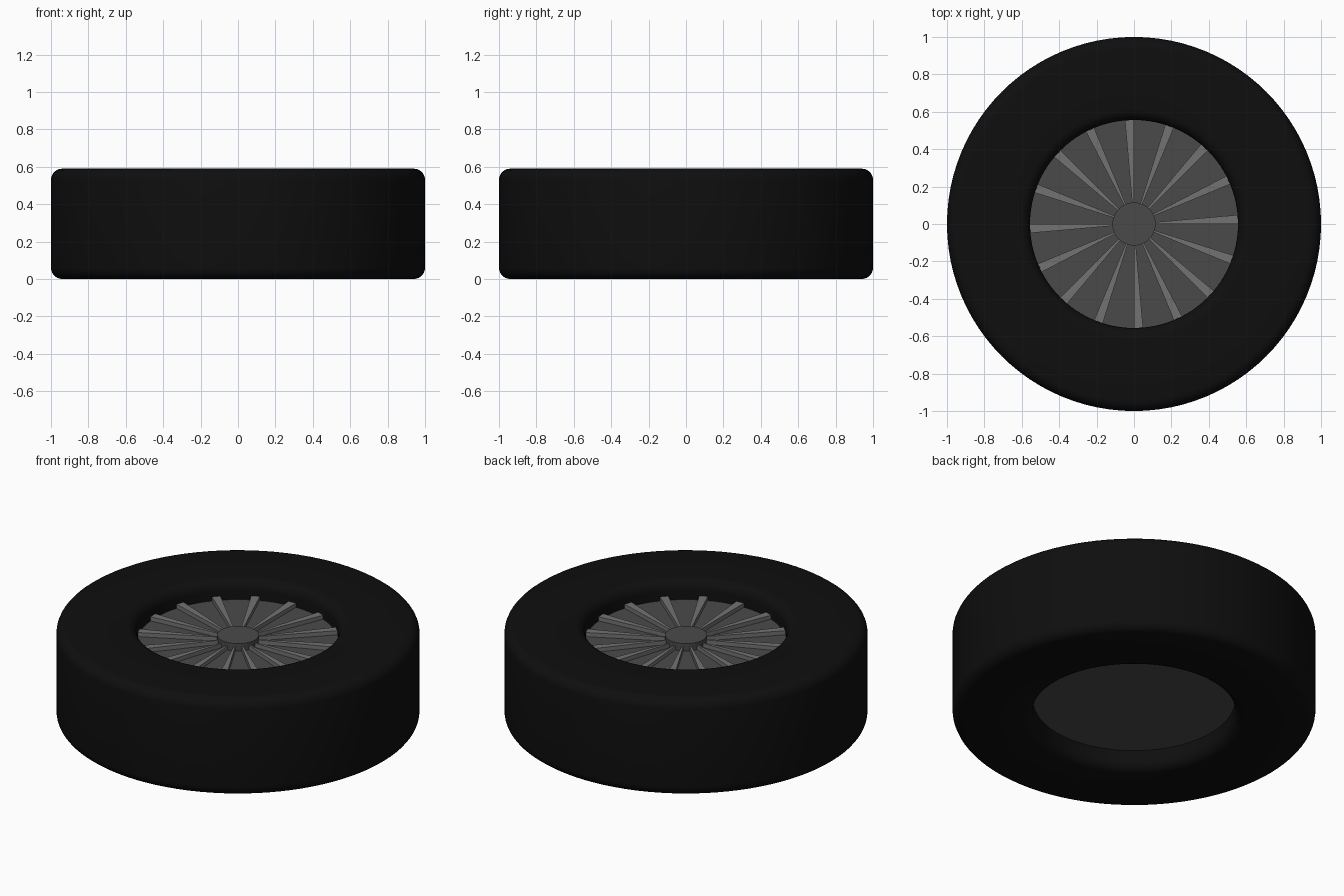
import bpy, bmesh, math
from mathutils import Vector

if "Cube" in bpy.data.objects:
    bpy.data.objects.remove(bpy.data.objects["Cube"])

SEG = 96
H = 0.59          # tyre height
R_OUT = 1.0       # tyre outer radius
R_IN = 0.556      # tyre inner radius
ROUND = 0.06      # corner rounding
DISC_BOT, DISC_TOP = 0.115, 0.475


def material(name, v):
    m = bpy.data.materials.new(name)
    m.diffuse_color = (v, v, v, 1)
    m.use_nodes = True
    m.node_tree.nodes["Principled BSDF"].inputs["Base Color"].default_value = m.diffuse_color
    return m


rubber = material("black_rubber", 0.0045)
dark_metal = material("dark_grey_metal", 0.068)
light_metal = material("light_grey_metal", 0.17)


def finish(bm, name, mat, smooth=True):
    bmesh.ops.recalc_face_normals(bm, faces=bm.faces)
    me = bpy.data.meshes.new(name)
    bm.to_mesh(me)
    bm.free()
    me.materials.append(mat)
    ob = bpy.data.objects.new(name, me)
    bpy.context.collection.objects.link(ob)
    if smooth:
        bpy.ops.object.select_all(action='DESELECT')
        ob.select_set(True)
        bpy.context.view_layer.objects.active = ob
        bpy.ops.object.shade_smooth_by_angle(angle=math.radians(35))
    return ob


def disc(name, r, z0, z1, mat):
    bm = bmesh.new()
    bmesh.ops.create_cone(bm, cap_ends=True, segments=SEG, radius1=r, radius2=r, depth=z1 - z0)
    bmesh.ops.translate(bm, verts=bm.verts, vec=(0, 0, (z0 + z1) / 2))
    return finish(bm, name, mat)


# Tyre: rounded rectangle profile spun around z
corners = [(R_OUT - ROUND, ROUND, -90), (R_OUT - ROUND, H - ROUND, 0),
           (R_IN + ROUND, H - ROUND, 90), (R_IN + ROUND, ROUND, 180)]
profile = []
for cx, cz, start in corners:
    for i in range(7):
        a = math.radians(start + 15 * i)
        profile.append((cx + ROUND * math.cos(a), cz + ROUND * math.sin(a)))

bm = bmesh.new()
rings = []
for s in range(SEG):
    t = 2 * math.pi * s / SEG
    rings.append([bm.verts.new((r * math.cos(t), r * math.sin(t), z)) for r, z in profile])
n = len(profile)
for s in range(SEG):
    a, b = rings[s], rings[(s + 1) % SEG]
    for i in range(n):
        j = (i + 1) % n
        bm.faces.new((a[i], b[i], b[j], a[j]))
finish(bm, "tyre", rubber)

# Wheel disc and centre cap
disc("wheel_disc", R_IN + 0.001, DISC_BOT, DISC_TOP, dark_metal)
disc("centre_cap", 0.115, DISC_TOP - 0.02, 0.52, dark_metal)

# Sixteen tapered spokes, widening outwards
bm = bmesh.new()
for k in range(16):
    a0 = math.radians(22.5 * k)
    a1 = a0 + math.radians(5)
    ring = [(0.09, a0), (R_IN, a0), (R_IN, a1), (0.09, a1)]
    low, high = [[bm.verts.new((r * math.cos(a), r * math.sin(a), z)) for r, a in ring]
                 for z in (DISC_TOP - 0.01, 0.5)]
    bm.faces.new(low)
    bm.faces.new(high)
    for i in range(4):
        j = (i + 1) % 4
        bm.faces.new((low[i], low[j], high[j], high[i]))
finish(bm, "spokes", light_metal, smooth=False)
